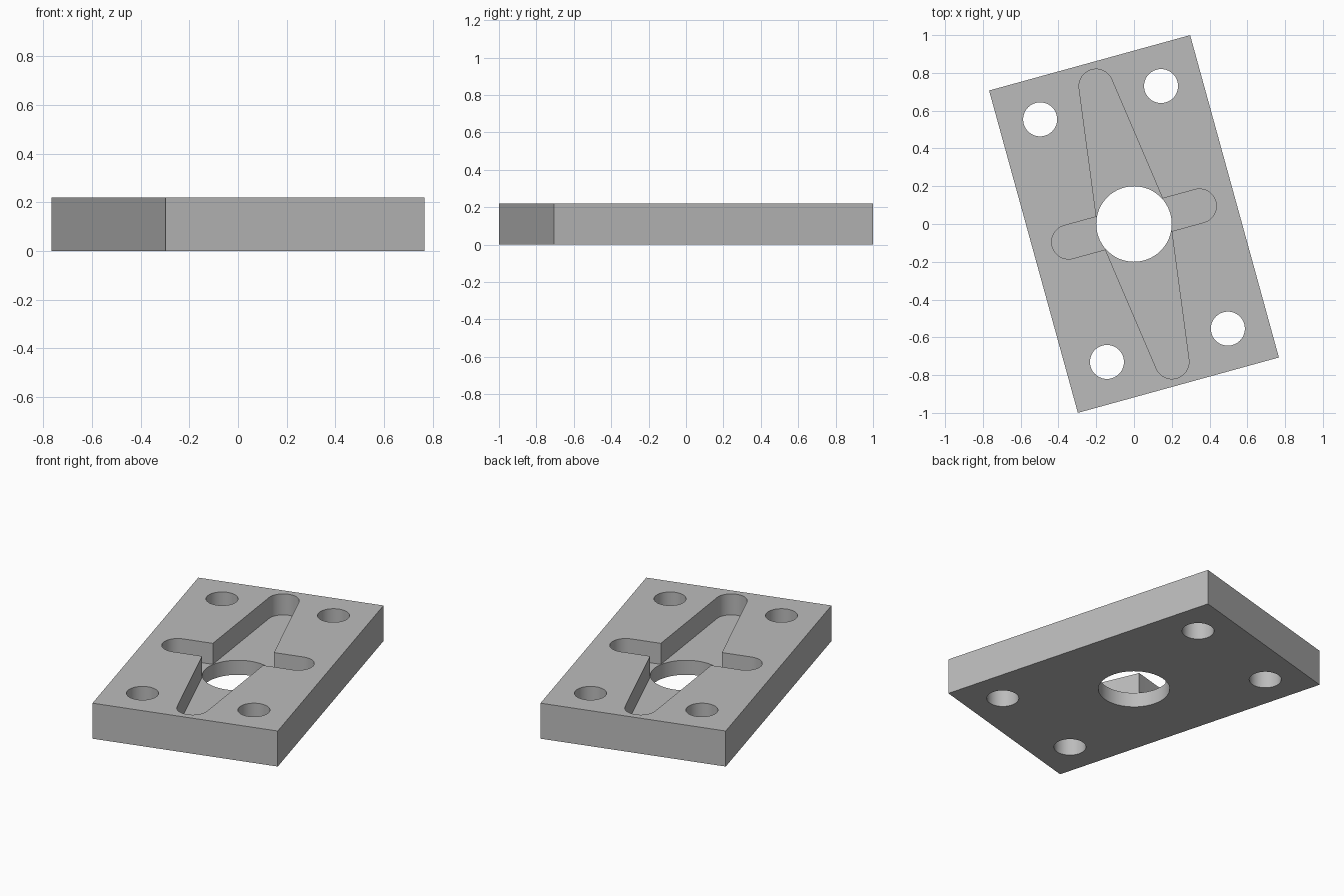
import bpy
import bmesh
from math import sin, cos, radians, pi, atan2, hypot, acos
from mathutils import Matrix

WIDTH, LENGTH, HEIGHT = 1.104, 1.77, 0.22
FLOOR = 0.09          # height of the pocket floor
SLOT_R = 0.09         # rounded ends of the slots
TURN = radians(15.4)  # plate is turned on the ground

cube = bpy.data.objects.get("Cube")
if cube:
    bpy.data.objects.remove(cube, do_unlink=True)

gray = bpy.data.materials.new("machined_gray")
gray.use_nodes = True
gray.diffuse_color = (0.5, 0.5, 0.5, 1)
gray.node_tree.nodes["Principled BSDF"].inputs["Base Color"].default_value = (0.5, 0.5, 0.5, 1)


def arc(cx, cy, r, start, end, steps):
    return [(cx + r * cos(start + (end - start) * i / steps),
             cy + r * sin(start + (end - start) * i / steps)) for i in range(steps + 1)]


def circle(cx, cy, r):
    return arc(cx, cy, r, 0, 2 * pi, 64)[:-1]


def prism(name, outline, z0, z1):
    """Extrude a flat outline from z0 to z1."""
    bm = bmesh.new()
    face = bm.faces.new([bm.verts.new((x, y, z0)) for x, y in outline])
    top = bmesh.ops.extrude_face_region(bm, geom=[face])["geom"]
    bmesh.ops.translate(bm, vec=(0, 0, z1 - z0),
                        verts=[v for v in top if isinstance(v, bmesh.types.BMVert)])
    bmesh.ops.recalc_face_normals(bm, faces=bm.faces[:])
    bm.transform(Matrix.Rotation(TURN, 4, "Z"))
    mesh = bpy.data.meshes.new(name)
    bm.to_mesh(mesh)
    bm.free()
    mesh.materials.append(gray)
    obj = bpy.data.objects.new(name, mesh)
    bpy.context.collection.objects.link(obj)
    return obj


# Base plate
w, h = WIDTH / 2, LENGTH / 2
plate = prism("base_plate", [(-w, -h), (w, -h), (w, h), (-w, h)], 0, HEIGHT)

# Cross-shaped pocket: straight side slots and long tapering slots
corner_x, end_x, end_y = 0.182, 0.359, 0.757
dx, dy = corner_x, SLOT_R - end_y
tangent = atan2(dy, dx) + acos(SLOT_R / hypot(dx, dy))
half = arc(end_x, 0, SLOT_R, -pi / 2, pi / 2, 24)
half += [(corner_x, SLOT_R)]
half += arc(0, end_y, SLOT_R, tangent, pi - tangent, 24)
half += [(-corner_x, SLOT_R)]
pocket = half + [(-x, -y) for x, y in half]
cutters = [prism("pocket_cutter", pocket, FLOOR, HEIGHT + 0.1)]

# Centre bore and four bolt holes
cutters.append(prism("bore_cutter", circle(0, 0, 0.2), -0.1, HEIGHT + 0.2))
for sx in (-1, 1):
    for sy in (-1, 1):
        cutters.append(prism("bolt_hole_cutter", circle(sx * 0.332, sy * 0.666, 0.09),
                             -0.1, HEIGHT + 0.1))

# Cut everything out of the plate
bpy.ops.object.select_all(action="DESELECT")
bpy.context.view_layer.objects.active = plate
plate.select_set(True)
for cutter in cutters:
    cutter.hide_render = True
    mod = plate.modifiers.new(cutter.name, "BOOLEAN")
    mod.operation = "DIFFERENCE"
    mod.solver = "EXACT"
    mod.object = cutter
    bpy.ops.object.modifier_apply(modifier=mod.name)
for cutter in cutters:
    bpy.data.objects.remove(cutter, do_unlink=True)

bpy.ops.object.shade_smooth_by_angle(angle=radians(30))
